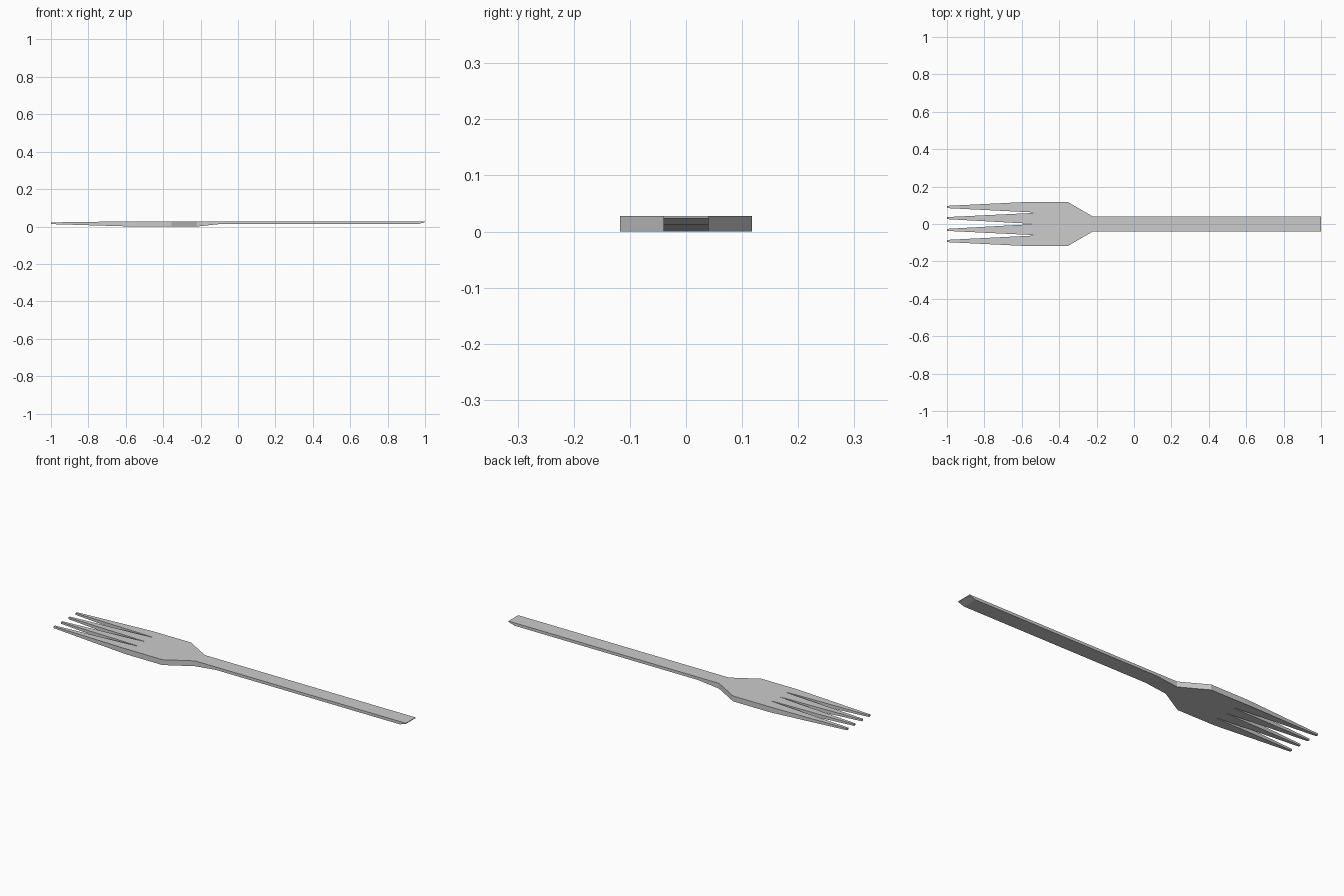
import bpy, bmesh

if "Cube" in bpy.data.objects:
    bpy.data.objects.remove(bpy.data.objects["Cube"])

# half outline (y >= 0), from middle gap round the tines to the handle end
half = [(-0.545, 0.001),
        (-1.0, 0.026), (-1.0, 0.037), (-0.54, 0.059),
        (-0.54, 0.062), (-1.0, 0.085), (-1.0, 0.097),
        (-0.57, 0.118), (-0.355, 0.118), (-0.22, 0.04), (1.0, 0.04)]
outline = half + [(x, -y) for x, y in reversed(half)]

# side profiles: (x, z)
top = [(-1.0, 0.022), (-0.57, 0.028), (1.0, 0.028)]
bottom = [(-1.0, 0.013), (-0.57, 0.0), (-0.22, 0.0), (-0.1, 0.013),
          (0.965, 0.013), (1.0, 0.024)]


def height(profile, x):
    for (x0, z0), (x1, z1) in zip(profile, profile[1:]):
        if x <= x1 + 1e-6:
            return z0 + (z1 - z0) * (x - x0) / (x1 - x0)
    return profile[-1][1]


# flat fork outline, cut wherever the side profile bends
bm = bmesh.new()
bm.faces.new([bm.verts.new((x, y, 0)) for x, y in outline])
for x in (-0.57, -0.22, -0.1, 0.965):
    bmesh.ops.bisect_plane(bm, geom=bm.verts[:] + bm.edges[:] + bm.faces[:],
                           dist=1e-5, plane_co=(x, 0, 0), plane_no=(1, 0, 0))

# thicken and shape the top and underside
lower = bm.verts[:]
result = bmesh.ops.extrude_face_region(bm, geom=bm.faces[:], use_keep_orig=True)
upper = [g for g in result["geom"] if isinstance(g, bmesh.types.BMVert)]
for v in lower:
    v.co.z = height(bottom, v.co.x)
for v in upper:
    v.co.z = height(top, v.co.x)
bmesh.ops.recalc_face_normals(bm, faces=bm.faces[:])

mesh = bpy.data.meshes.new("fork")
bm.to_mesh(mesh)
bm.free()
bpy.context.collection.objects.link(bpy.data.objects.new("fork", mesh))
